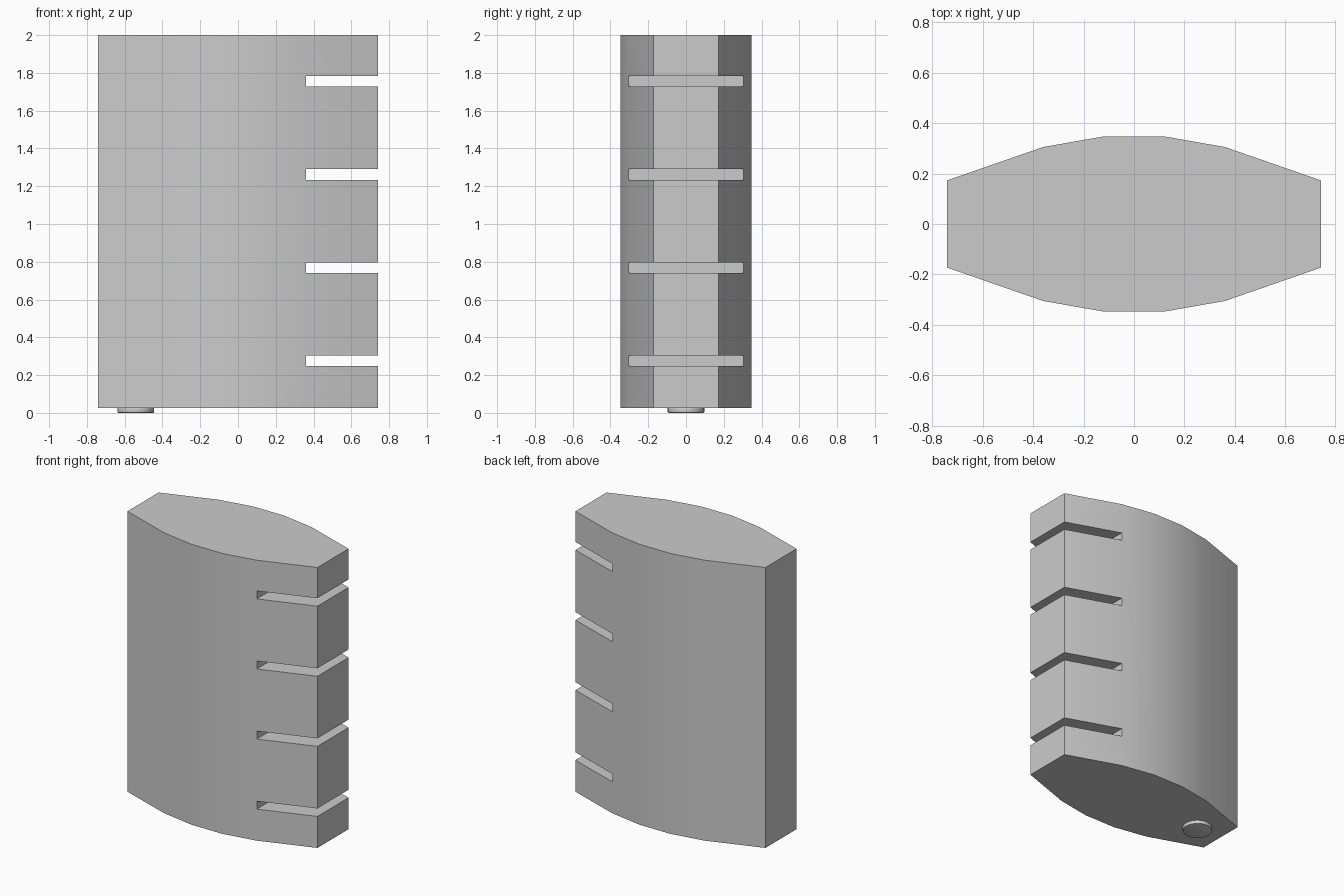
import bpy, bmesh, math

if "Cube" in bpy.data.objects:
    bpy.data.objects.remove(bpy.data.objects["Cube"])


def prism(name, outline, z0, z1):
    """Extrude a closed xy outline from z0 to z1."""
    bm = bmesh.new()
    base = bm.faces.new([bm.verts.new((x, y, z0)) for x, y in outline])
    top = bmesh.ops.extrude_face_region(bm, geom=[base])["geom"]
    verts = [v for v in top if isinstance(v, bmesh.types.BMVert)]
    bmesh.ops.translate(bm, verts=verts, vec=(0, 0, z1 - z0))
    bmesh.ops.recalc_face_normals(bm, faces=bm.faces)
    mesh = bpy.data.meshes.new(name)
    bm.to_mesh(mesh)
    bm.free()
    obj = bpy.data.objects.new(name, mesh)
    bpy.context.collection.objects.link(obj)
    return obj


def activate(obj):
    bpy.ops.object.select_all(action='DESELECT')
    obj.select_set(True)
    bpy.context.view_layer.objects.active = obj


# Body: lens-shaped column with blunt ends
SLOT_X = 0.36
quarter = [(0.74, 0.173), (SLOT_X, 0.305), (0.12, 0.347)]
half = quarter + [(-x, y) for x, y in reversed(quarter)]
outline = half + [(-x, -y) for x, y in half]
body = prism("body", outline, 0.025, 2.0)

# Four horizontal slots cut into the right edge
slot = [(SLOT_X, -0.5), (0.9, -0.5), (0.9, 0.5), (SLOT_X, 0.5)]
for i in range(4):
    z = 0.275 + i * 0.4935
    cutter = prism(f"slot_cutter_{i + 1}", slot, z - 0.028, z + 0.028)
    cutter.hide_render = True
    activate(body)
    cut = body.modifiers.new("slot", 'BOOLEAN')
    cut.operation = 'DIFFERENCE'
    cut.solver = 'EXACT'
    cut.object = cutter
    bpy.ops.object.modifier_apply(modifier=cut.name)
    bpy.data.objects.remove(cutter, do_unlink=True)
activate(body)
bpy.ops.object.shade_smooth_by_angle(angle=math.radians(30))

# Small round foot under the left end, with a softened bottom rim
circle = [(-0.542 + 0.097 * math.cos(a), 0.097 * math.sin(a))
          for a in (math.tau * k / 32 for k in range(32))]
foot = prism("foot", circle, 0.0, 0.03)
bevel = foot.modifiers.new("rim", 'BEVEL')
bevel.width = 0.005
bevel.segments = 2
bevel.limit_method = 'ANGLE'
activate(foot)
bpy.ops.object.modifier_apply(modifier=bevel.name)
bpy.ops.object.shade_smooth_by_angle(angle=math.radians(30))
